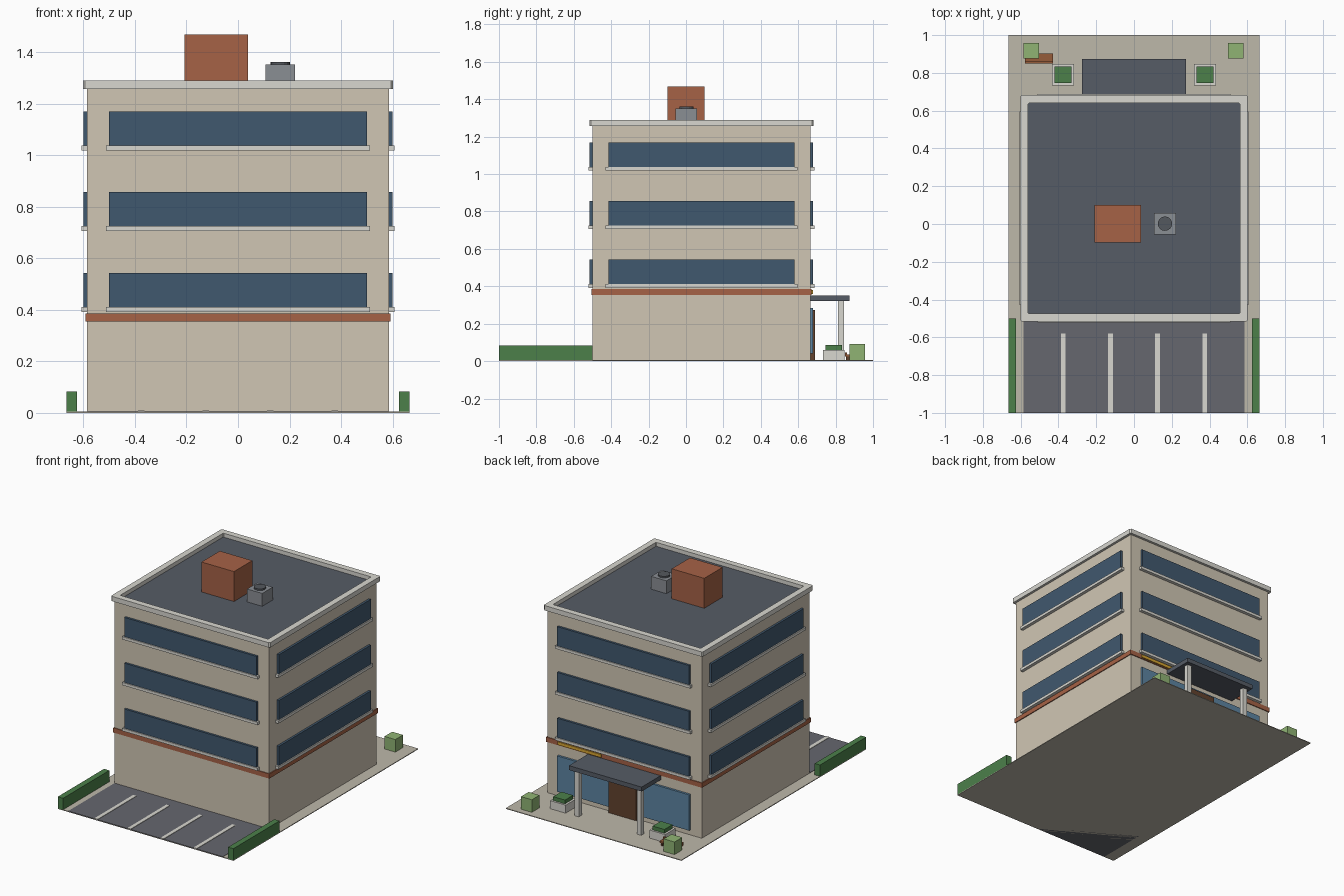
import bpy, bmesh

if "Cube" in bpy.data.objects:
    bpy.data.objects.remove(bpy.data.objects["Cube"])

def mat(name, r, g, b):
    m = bpy.data.materials.new(name)
    lin = [((c / 255 + 0.055) / 1.055) ** 2.4 for c in (r, g, b)]
    m.diffuse_color = (*lin, 1)
    m.use_nodes = True
    m.node_tree.nodes["Principled BSDF"].inputs["Base Color"].default_value = m.diffuse_color
    return m

WALL = mat("beige_wall", 208, 198, 180)
TRIM = mat("light_trim", 216, 215, 208)
GLASS = mat("dark_glass", 64, 88, 110)
SHOP = mat("shop_glass", 92, 132, 162)
BRICK = mat("brick", 166, 98, 70)
SLATE = mat("slate", 86, 92, 102)
PAVING = mat("paving", 190, 184, 170)
TARMAC = mat("tarmac", 102, 103, 110)
HEDGE = mat("hedge_green", 76, 128, 74)
BUSH = mat("bush_green", 144, 180, 116)
DOOR = mat("door_brown", 98, 66, 46)
WOOD = mat("bench_wood", 150, 92, 58)
YELLOW = mat("sign_yellow", 214, 164, 50)
METAL = mat("unit_grey", 138, 142, 148)
DARK = mat("fan_dark", 84, 88, 94)

def finish(bm, name, m):
    bmesh.ops.recalc_face_normals(bm, faces=bm.faces)
    me = bpy.data.meshes.new(name)
    bm.to_mesh(me)
    bm.free()
    me.materials.append(m)
    ob = bpy.data.objects.new(name, me)
    bpy.context.collection.objects.link(ob)
    return ob

def box(name, x, y, z, m):
    """Box from (min, max) pairs."""
    bm = bmesh.new()
    bmesh.ops.create_cube(bm, size=1)
    for v in bm.verts:
        v.co = [p[0] if c < 0 else p[1] for c, p in zip(v.co, (x, y, z))]
    return finish(bm, name, m)

def pair(name, x, y, z, m):
    """Box and its mirror image across x = 0."""
    box(name + "_right", x, y, z, m)
    box(name + "_left", (-x[1], -x[0]), y, z, m)

# Site: paving, parking area, stall lines, hedges
box("paving", (-0.665, 0.665), (-1, 1), (0, 0.005), PAVING)
box("parking", (-0.585, 0.585), (-1, -0.5), (0, 0.007), TARMAC)
for i, cx in enumerate((-0.375, -0.125, 0.125, 0.375)):
    box(f"parking_line_{i}", (cx - 0.0125, cx + 0.0125), (-1, -0.58), (0.006, 0.01), TRIM)
pair("hedge", (0.625, 0.665), (-1, -0.5), (0.004, 0.083), HEDGE)

# Main block, brick band, roof deck
box("main_block", (-0.585, 0.585), (-0.5, 0.665), (0.004, 1.258), WALL)
box("brick_band", (-0.591, 0.591), (-0.506, 0.671), (0.354, 0.386), BRICK)
box("roof_deck", (-0.565, 0.565), (-0.48, 0.65), (1.25, 1.263), SLATE)

# Parapet: ring with clipped outer corners
def corners(x, y0, y1, c):
    pts = []
    for px, py, sx, sy, flip in ((-x, y0, 1, 1, 0), (x, y0, -1, 1, 1),
                                 (x, y1, -1, -1, 0), (-x, y1, 1, -1, 1)):
        two = [(px, py + sy * c), (px + sx * c, py)]
        pts += two[::-1] if flip else two
    return pts

bm = bmesh.new()
rings = [[bm.verts.new((px, py, z)) for px, py in corners(x, y0, y1, c)]
         for x, y0, y1, c, z in ((0.602, -0.517, 0.682, 0.008, 1.257),
                                 (0.602, -0.517, 0.682, 0.008, 1.29),
                                 (0.56, -0.475, 0.64, 0.004, 1.29),
                                 (0.56, -0.475, 0.64, 0.004, 1.257))]
for a, b in zip(rings, rings[1:] + rings[:1]):
    for i in range(8):
        j = (i + 1) % 8
        bm.faces.new((a[i], a[j], b[j], b[i]))
finish(bm, "parapet", TRIM)

# Ribbon windows with sills on all four sides of three floors
for f in range(3):
    z = 0.392 + 0.3135 * f
    gz, sz = (z + 0.01, z + 0.151), (z, z + 0.019)
    for side, edge, s in (("front", -0.5, -1), ("back", 0.665, 1)):
        gy = sorted((edge - s * 0.01, edge + s * 0.015))
        sy = sorted((edge - s * 0.01, edge + s * 0.022))
        box(f"window_{side}_{f}", (-0.5, 0.5), gy, gz, GLASS)
        box(f"sill_{side}_{f}", (-0.512, 0.512), sy, sz, TRIM)
    pair(f"window_side_{f}", (0.575, 0.6), (-0.415, 0.58), gz, GLASS)
    pair(f"sill_side_{f}", (0.575, 0.607), (-0.43, 0.595), sz, TRIM)

# Entrance: shop glass, door, sign band, canopy on posts
box("shop_window", (-0.5, 0.5), (0.655, 0.68), (0.04, 0.285), SHOP)
box("entrance_door", (-0.105, 0.105), (0.655, 0.689), (0.005, 0.272), DOOR)
box("sign_band", (0.17, 0.5), (0.66, 0.678), (0.36, 0.381), YELLOW)
box("canopy", (-0.275, 0.275), (0.66, 0.873), (0.322, 0.352), SLATE)
pair("canopy_post", (0.22, 0.252), (0.813, 0.845), (0.004, 0.323), TRIM)

# Planters and corner bushes
pair("planter", (0.318, 0.435), (0.733, 0.848), (0.004, 0.06), TRIM)
pair("planter_shrub", (0.332, 0.421), (0.747, 0.835), (0.055, 0.086), HEDGE)
for side, cx in (("left", -0.543), ("right", 0.538)):
    box(f"bush_{side}", (cx - 0.041, cx + 0.041), (0.875, 0.958), (0.004, 0.091), BUSH)

# Bench
box("bench_seat", (-0.578, -0.43), (0.852, 0.902), (0.025, 0.035), WOOD)
box("bench_back", (-0.578, -0.43), (0.85, 0.862), (0.025, 0.047), WOOD)
for i, x in enumerate((-0.57, -0.45)):
    box(f"bench_leg_{i}", (x, x + 0.012), (0.856, 0.898), (0.004, 0.026), DOOR)

# Rooftop: brick stair house, cooling unit with fan
box("stair_house", (-0.208, 0.038), (-0.098, 0.1), (1.26, 1.468), BRICK)
box("cooling_unit", (0.107, 0.222), (-0.055, 0.059), (1.26, 1.351), METAL)
bm = bmesh.new()
bmesh.ops.create_cone(bm, cap_ends=True, segments=16, radius1=0.038, radius2=0.038, depth=0.014)
fan = finish(bm, "cooling_fan", DARK)
fan.location = (0.164, 0.002, 1.355)
